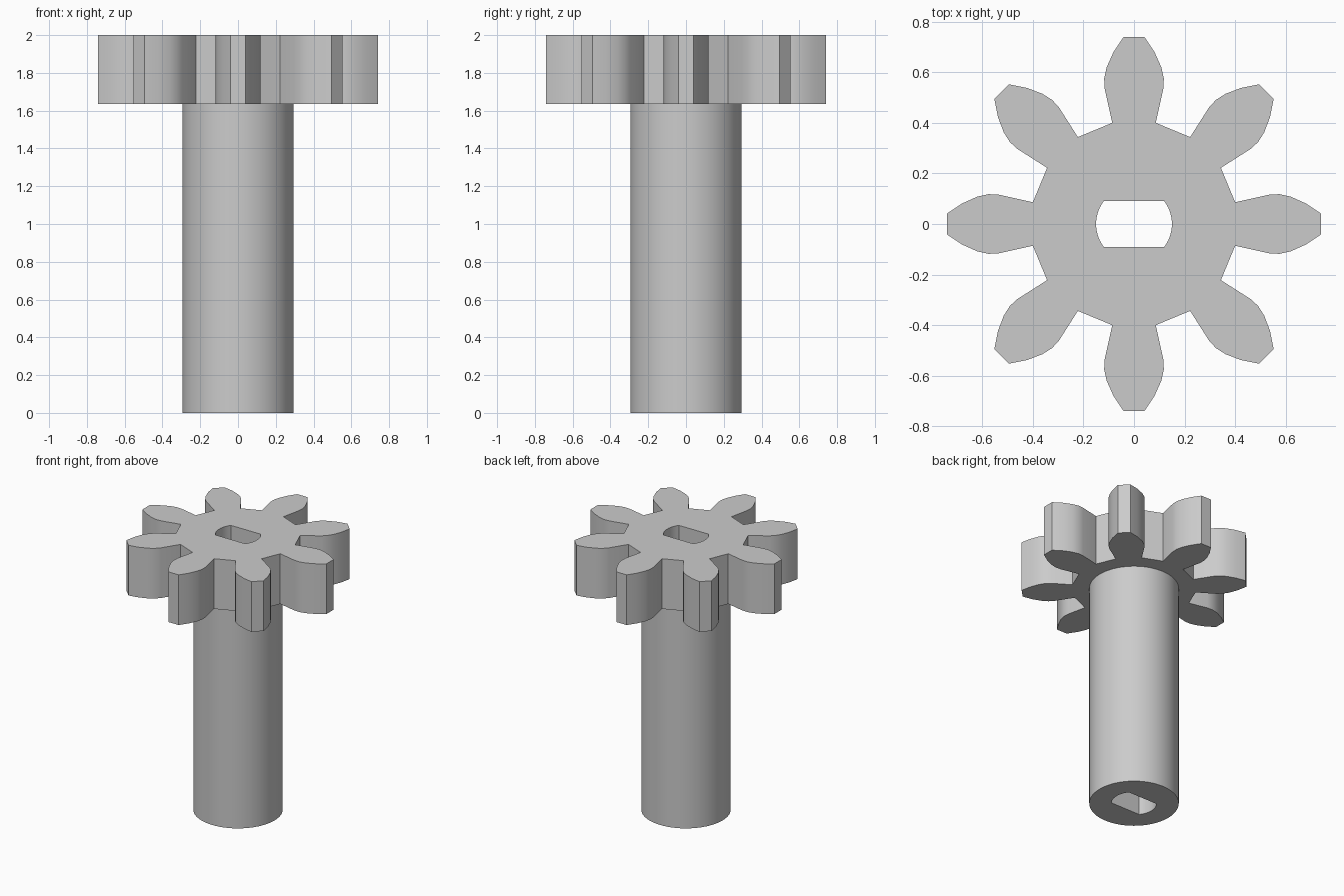
import bpy
import bmesh
from math import sin, cos, asin, pi, tau

cube = bpy.data.objects.get("Cube")
if cube:
    bpy.data.objects.remove(cube, do_unlink=True)

TEETH = 8
HEIGHT, HEAD_BASE = 2.0, 1.635
SHAFT_R, BORE_R, BORE_FLAT = 0.295, 0.15, 0.09
# Half tooth: distance from the axis, half width
TOOTH = [(0.4, 0.086), (0.535, 0.116), (0.575, 0.118),
         (0.62, 0.108), (0.68, 0.081), (0.74, 0.041)]

grey = bpy.data.materials.new("plain grey")
grey.use_nodes = True
colour = (0.6, 0.6, 0.6, 1)
grey.diffuse_color = colour
grey.node_tree.nodes["Principled BSDF"].inputs["Base Color"].default_value = colour


def gear_outline():
    """The mirrored tooth, repeated around the axis."""
    tooth = [(r, -w) for r, w in TOOTH] + [(r, w) for r, w in reversed(TOOTH)]
    turns = [tau * i / TEETH for i in range(TEETH)]
    return [(r * cos(a) - w * sin(a), r * sin(a) + w * cos(a))
            for a in turns for r, w in tooth]


def circle(radius, sides=64):
    return [(radius * cos(tau * i / sides), radius * sin(tau * i / sides))
            for i in range(sides)]


def bore_outline(steps=12):
    """Two arcs joined by two flats."""
    half = asin(BORE_FLAT / BORE_R)
    angles = [side + half * (2 * i / steps - 1)
              for side in (0, pi) for i in range(steps + 1)]
    return [(BORE_R * cos(a), BORE_R * sin(a)) for a in angles]


def ring(bm, outline, z):
    verts = [bm.verts.new((x, y, z)) for x, y in outline]
    for a, b in zip(verts, verts[1:] + verts[:1]):
        bm.edges.new((a, b))
    return verts


def wall(bm, low, high):
    for i in range(len(low)):
        bm.faces.new((low[i - 1], low[i], high[i], high[i - 1]))


def cap(bm, outer, inner, up):
    """Flat face between two rings."""
    edges = [bm.edges.get((r[i - 1], r[i])) for r in (outer, inner) for i in range(len(r))]
    result = bmesh.ops.triangle_fill(bm, edges=edges, use_beauty=True)
    for face in result["geom"]:
        if isinstance(face, bmesh.types.BMFace):
            face.normal_update()
            if face.normal.z * up < 0:
                face.normal_flip()


def finish(bm, name):
    mesh = bpy.data.meshes.new(name)
    bm.to_mesh(mesh)
    bm.free()
    mesh.materials.append(grey)
    obj = bpy.data.objects.new(name, mesh)
    bpy.context.collection.objects.link(obj)
    bpy.ops.object.select_all(action="DESELECT")
    obj.select_set(True)
    bpy.context.view_layer.objects.active = obj
    bpy.ops.object.shade_smooth_by_angle(angle=pi / 6)


bore = bore_outline()

# Toothed head, open underneath where the shaft joins
bm = bmesh.new()
low, high = ring(bm, gear_outline(), HEAD_BASE), ring(bm, gear_outline(), HEIGHT)
wall(bm, low, high)
cap(bm, high, ring(bm, bore, HEIGHT), 1)
cap(bm, low, ring(bm, circle(SHAFT_R), HEAD_BASE), -1)
finish(bm, "gear_head")

# Hollow shaft, its bore running up through the head
bm = bmesh.new()
foot, neck = ring(bm, circle(SHAFT_R), 0), ring(bm, circle(SHAFT_R), HEAD_BASE)
bore_low, bore_high = ring(bm, bore, 0), ring(bm, bore, HEIGHT)
wall(bm, foot, neck)
wall(bm, bore_high, bore_low)
cap(bm, foot, bore_low, -1)
finish(bm, "shaft")
